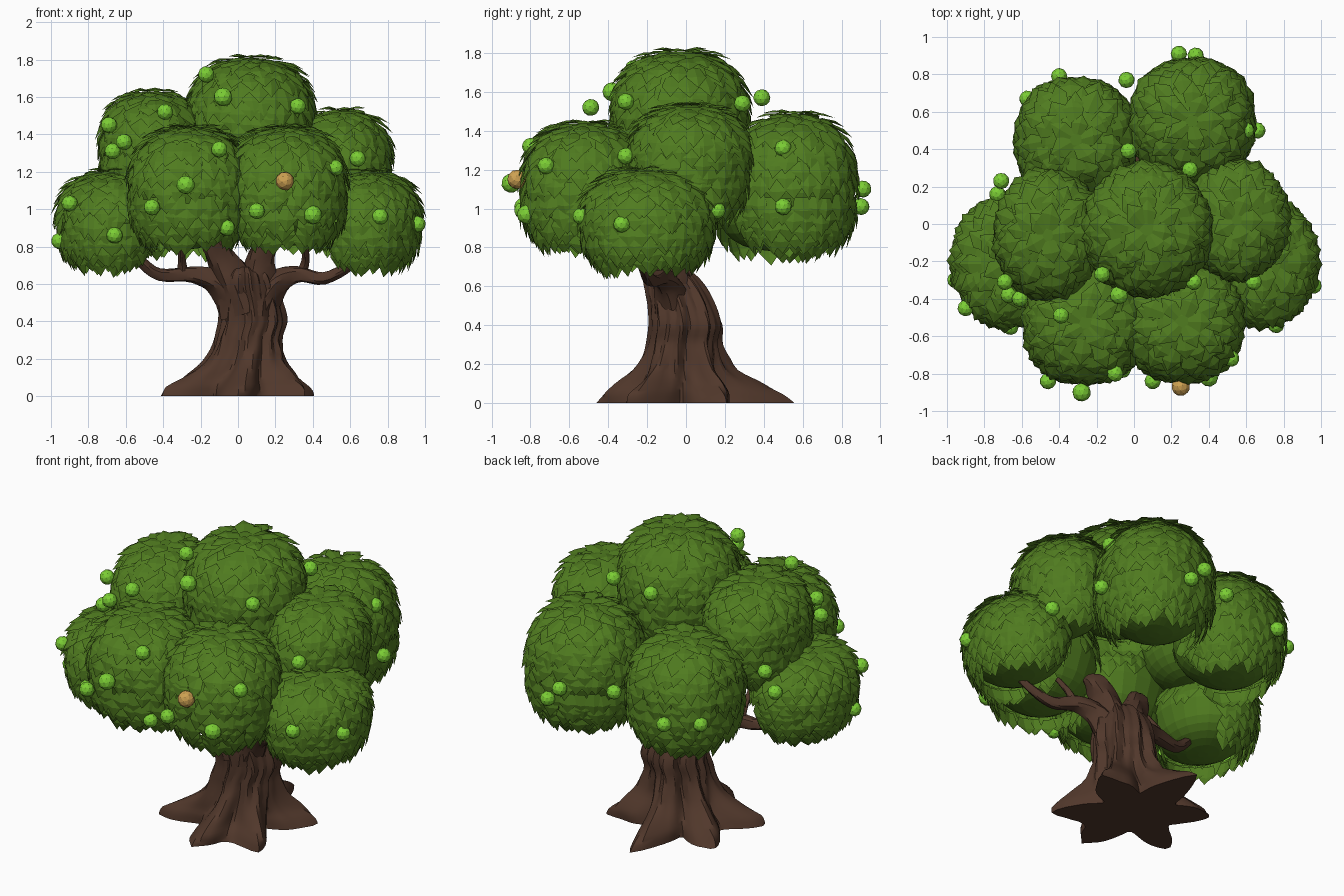
import bpy, bmesh, math, random
from mathutils import Vector, Matrix

if "Cube" in bpy.data.objects:
    bpy.data.objects.remove(bpy.data.objects["Cube"])

random.seed(4)


def material(name, rgb):
    m = bpy.data.materials.new(name)
    m.diffuse_color = (*rgb, 1)
    m.use_nodes = True
    m.node_tree.nodes["Principled BSDF"].inputs["Base Color"].default_value = m.diffuse_color
    return m


BARK = material("bark_brown", (0.082, 0.039, 0.024))
LEAF = material("leaf_green", (0.080, 0.200, 0.014))
FRUIT = material("fruit_green", (0.20, 0.62, 0.035))
RIPE = material("fruit_orange", (0.62, 0.36, 0.085))


def finish(bm, name, mat, smooth=None):
    me = bpy.data.meshes.new(name)
    bm.to_mesh(me)
    bm.free()
    me.materials.append(mat)
    ob = bpy.data.objects.new(name, me)
    bpy.context.collection.objects.link(ob)
    if smooth:
        bpy.ops.object.select_all(action='DESELECT')
        ob.select_set(True)
        bpy.context.view_layer.objects.active = ob
        bpy.ops.object.shade_smooth_by_angle(angle=math.radians(smooth))
    return ob


def loft(bm, rings):
    vr = [[bm.verts.new(p) for p in r] for r in rings]
    n = len(vr[0])
    for a, b in zip(vr, vr[1:]):
        for i in range(n):
            j = (i + 1) % n
            bm.faces.new((a[i], a[j], b[j], b[i]))
    bm.faces.new(vr[0][::-1])
    bm.faces.new(vr[-1])
    bmesh.ops.recalc_face_normals(bm, faces=bm.faces)


def spline(keys, steps):
    """Catmull-Rom through tuples of any length."""
    k = [Vector(p) for p in keys]
    k = [k[0]] + k + [k[-1]]
    out = []
    for i in range(1, len(k) - 2):
        a, b, c, d = k[i - 1:i + 3]
        for s in range(steps):
            t = s / steps
            out.append(0.5 * (2 * b + (c - a) * t + (2 * a - 5 * b + 4 * c - d) * t * t
                              + (3 * b - a - 3 * c + d) * t ** 3))
    return out + [k[-1]]


# Trunk: star of six roots fading into a twisting, leaning stem
ROOTS = [(26, .47), (90, .54), (146, .46), (205, .47), (270, .48), (318, .48)]
TRUNK = [  # z, centre x, centre y, radius, root strength
    (0, 0, 0, .22, 1), (.05, .005, 0, .21, .9), (.1, .015, 0, .19, .68), (.17, .035, -.01, .175, .36),
    (.25, .05, -.01, .165, .19), (.32, .055, -.01, .162, .11), (.4, .075, 0, .17, .06),
    (.5, .065, -.02, .16, .03), (.58, .05, -.05, .15, .01), (.65, .045, -.08, .125, 0),
    (.69, .04, -.08, .07, 0)]
rings = []
for z, cx, cy, r, amp in spline(TRUNK, 3):
    ring = []
    for i in range(80):
        a = math.tau * i / 80
        rad = r
        for deg, length in ROOTS:
            d = abs((a - math.radians(deg) - .7 * z + math.pi) % math.tau - math.pi)
            rad += amp * (length - .22) * max(0, 1 - d / .54) ** 1.15
        rad += .011 * math.sin(9 * a + 5 * z + 2 * math.sin(7 * z)) + .007 * math.sin(17 * a - 8 * z)
        ring.append((cx + rad * math.cos(a), cy + rad * math.sin(a), z))
    rings.append(ring)
bm = bmesh.new()
loft(bm, rings)
finish(bm, "trunk", BARK, 28)

# Limbs, side branches and twigs: x, y, z, radius
BRANCHES = {
    "left_limb": [(.03, -.05, .46, .13), (-.03, -.08, .62, .105), (-.09, -.11, .74, .078),
                  (-.14, -.15, .84, .065), (-.16, -.2, .89, .03)],
    "right_limb": [(.08, -.05, .46, .13), (.11, -.08, .62, .10), (.125, -.11, .74, .075),
                   (.16, -.15, .84, .065), (.18, -.2, .89, .03)],
    "left_branch": [(.02, -.06, .45, .10), (-.10, -.08, .60, .07), (-.24, -.11, .65, .045),
                    (-.42, -.14, .65, .033), (-.53, -.17, .73, .025), (-.60, -.2, .80, .015)],
    "right_branch": [(.10, -.06, .45, .10), (.20, -.09, .60, .07), (.32, -.13, .65, .045),
                     (.46, -.18, .63, .033), (.60, -.22, .70, .025), (.68, -.25, .78, .015)],
    "left_twig": [(-.29, -.12, .64, .03), (-.30, -.15, .72, .02), (-.30, -.24, .84, .016)],
    "right_twig": [(.33, -.13, .64, .03), (.36, -.15, .72, .02), (.36, -.24, .84, .016)],
}
for name, keys in BRANCHES.items():
    pts = spline(keys, 4)
    rings = []
    for i, p in enumerate(pts):
        t = (pts[min(i + 1, len(pts) - 1)] - pts[max(i - 1, 0)]).to_3d().normalized()
        u = t.cross(Vector((0, 1, 0))).normalized()
        v = t.cross(u)
        ring = []
        for k in range(16):
            a = math.tau * k / 16
            r = p[3] * (1 + .1 * math.sin(4 * a + i * .5))
            ring.append(p.to_3d() + r * (u * math.cos(a) + v * math.sin(a)))
        rings.append(ring)
    bm = bmesh.new()
    loft(bm, rings)
    finish(bm, name, BARK, 28)

# Foliage clumps: centre x, y, z, radius x, y, height above, depth below, plan boxiness
CLUMPS = {
    "crown": (.07, -.03, 1.45, .34, .35, .37, .28, 1),
    "front_left": (-.26, -.53, 1.08, .325, .32, .37, .28, .9),
    "front_right": (.26, -.52, 1.08, .32, .32, .37, .28, .9),
    "low_left": (-.68, -.20, .93, .285, .34, .28, .23, 1),
    "low_right": (.69, -.20, .93, .285, .34, .28, .23, 1),
    "upper_left": (-.46, -.06, 1.31, .28, .34, .33, .30, 1),
    "upper_right": (.55, .02, 1.24, .27, .31, .30, .30, 1),
    "back_left": (-.31, .45, 1.04, .32, .325, .38, .28, .9),
    "back_right": (.31, .55, 1.08, .33, .33, .42, .30, .9),
}


def box(v, e):
    return math.copysign(abs(v) ** e, v)


def surface(c, th, ph):
    s = max(math.sin(th), 0) ** .85
    up = th < math.pi / 2
    h = abs(math.cos(th)) ** .85
    return Vector((c[0] + c[3] * s * box(math.cos(ph), c[7]), c[1] + c[4] * s * box(math.sin(ph), c[7]),
                   c[2] + (h * c[5] if up else -h * c[6])))


def inside(c, p, k):
    rz = c[5] if p.z > c[2] else c[6]
    return ((p.x - c[0]) / c[3]) ** 2 + ((p.y - c[1]) / c[4]) ** 2 + ((p.z - c[2]) / rz) ** 2 < k * k


def add_leaf(bm, base, d, s, n, length, width):
    def at(x, y, h):
        return bm.verts.new(base + s * x * width + d * y * length + n * h)
    c0, c1, tip = at(0, 0, 0), at(0, .55, .014), at(0, 1, .003)
    for side in (-1, 1):
        b, m = at(side * .3, 0, -.006), at(side * .5, .5, .003)
        for f in (bm.faces.new((c0, b, m, c1)), bm.faces.new((c1, m, tip))):
            f.normal_update()
            if f.normal.dot(n) < 0:
                f.normal_flip()


for name, c in CLUMPS.items():
    bm = bmesh.new()
    # inner core, rounder and shallower underneath
    loft(bm, [[surface(c, math.pi * (j + .3) / 14.6, math.tau * (i + .5) / 24) for i in range(24)]
              for j in range(15)])
    for v in bm.verts:
        low = v.co.z < c[2]
        v.co = Vector(c[:3]) + (v.co - Vector(c[:3])) * (.92 if low else .97)
    # overlapping rows of leaves, hanging down at the rim
    rows = 14
    for row in range(rows):
        th0 = .06 + 2.2 * row / (rows - 1)
        count = max(5, int(math.tau * (c[3] + c[4]) / 2 * math.sin(th0) / .07))
        for i in range(count):
            ph = math.tau * (i + .5 * (row % 2) + random.uniform(-.2, .2)) / count
            th = th0 + random.uniform(-.06, .06) * (row > 0)
            p = surface(c, th, ph)
            if any(o is not c and inside(o, p, .88) for o in CLUMPS.values()):
                continue
            inward = -(math.cos(ph) * c[0] + math.sin(ph) * c[1]) / math.hypot(c[0], c[1])
            if name != "crown" and th > 1.4 and inward > .6:
                continue
            d = (surface(c, th + .02, ph) - p).normalized()
            s = (surface(c, th, ph + .02) - surface(c, th, ph - .02)).normalized()
            if th > 1.6:
                d = (d + Vector((0, 0, -1.2))).normalized()
            n = d.cross(s).normalized()
            d = (d + s * random.uniform(-.2, .2) + n * random.uniform(-.06, .08)).normalized()
            add_leaf(bm, p - n * .004, d, s, n, random.uniform(.11, .15), random.uniform(.09, .12))
    finish(bm, name + "_foliage", LEAF)

# Fruit dotted over the foliage
FRUITS = [
    (-.17, -.27, 1.72), (-.08, -.38, 1.60), (.32, -.31, 1.55), (-.39, -.49, 1.52), (-.69, -.31, 1.45),
    (-.61, -.40, 1.36), (-.67, -.38, 1.31), (-.10, -.80, 1.32), (-.28, -.90, 1.13), (-.46, -.84, 1.01),
    (-.66, -.55, .86), (-.90, -.45, 1.03), (-.955, -.30, .83), (-.06, -.78, .90), (.10, -.84, .99),
    (.40, -.82, .97), (.52, -.72, 1.22), (.64, -.31, 1.27), (.76, -.54, .96), (.96, -.33, .92),
    (.24, .91, 1.10), (.33, .90, 1.01), (-.04, .77, 1.10), (-.40, .79, 1.00), (-.57, .67, 1.00),
    (-.71, .23, 1.20), (-.03, .39, 1.57), (.30, .29, 1.54), (.60, .50, 1.31), (.66, .50, 1.01),
    (.74, .16, .99), (-.73, .16, 1.05)]


def add_fruit(name, pos, mat, r):
    bm = bmesh.new()
    bmesh.ops.create_icosphere(bm, subdivisions=2, radius=r)
    turn = Matrix.Rotation(random.uniform(0, 6), 4, 'Z') @ Matrix.Rotation(random.uniform(-.4, .4), 4, 'X')
    bm.transform(Matrix.Translation(pos) @ turn)
    finish(bm, name, mat)


for i, pos in enumerate(FRUITS):
    add_fruit(f"fruit_{i + 1}", pos, FRUIT, .05 if i in (1, 8, 15) else .044)
add_fruit("ripe_fruit", (.25, -.87, 1.15), RIPE, .05)
